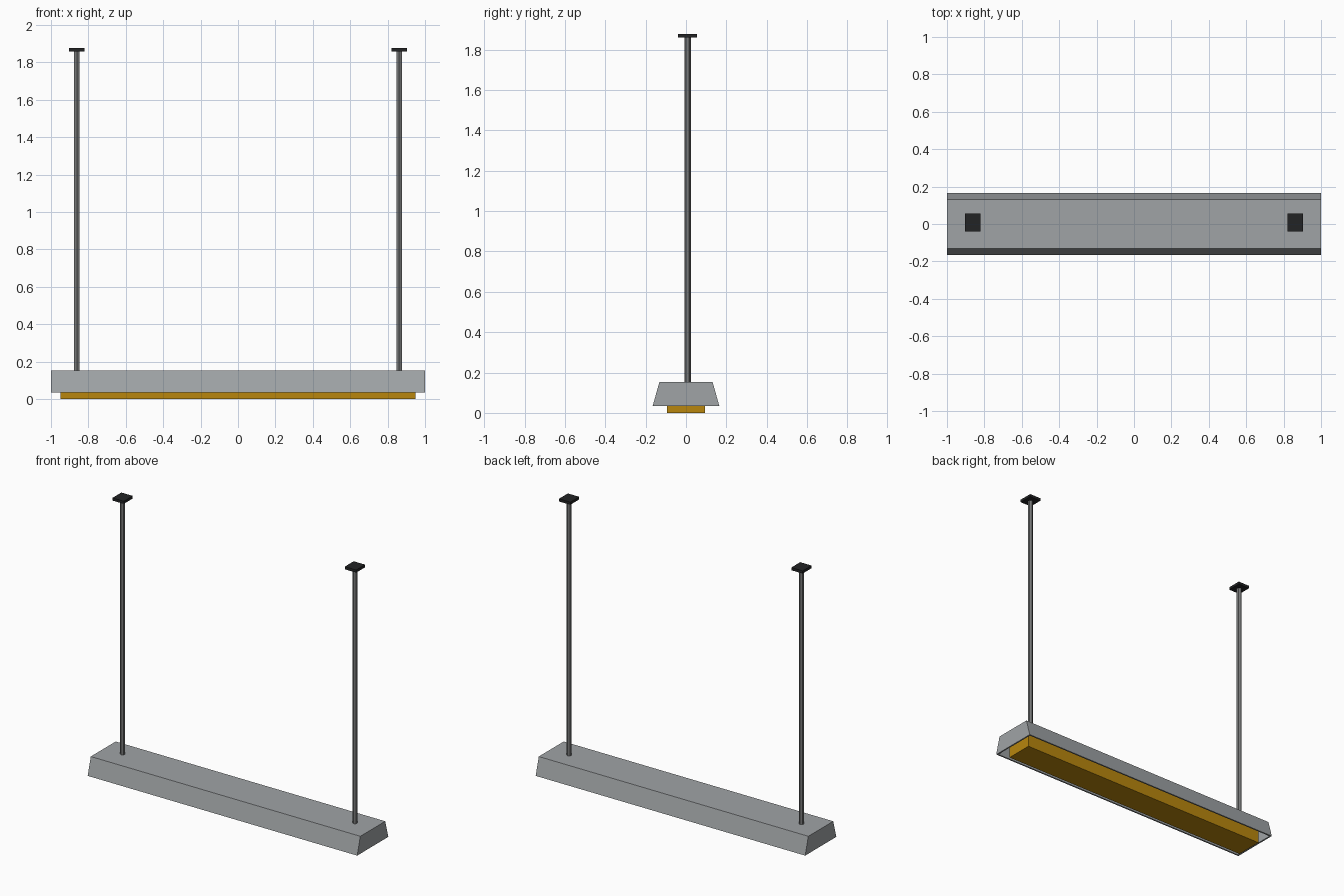
import bpy, bmesh, math

if "Cube" in bpy.data.objects:
    bpy.data.objects.remove(bpy.data.objects["Cube"])


def material(name, rgb):
    m = bpy.data.materials.new(name)
    m.diffuse_color = (*rgb, 1)
    m.use_nodes = True
    m.node_tree.nodes["Principled BSDF"].inputs["Base Color"].default_value = m.diffuse_color
    return m


GREY = material("housing_grey", (0.35, 0.37, 0.38))
ROD = material("rod_grey", (0.19, 0.195, 0.195))
BLACK = material("plate_black", (0.016, 0.017, 0.018))
GOLD = material("lamp_gold", (0.48, 0.24, 0.004))


def finish(bm, name, mat):
    bmesh.ops.recalc_face_normals(bm, faces=bm.faces)
    me = bpy.data.meshes.new(name)
    bm.to_mesh(me)
    bm.free()
    me.materials.append(mat)
    ob = bpy.data.objects.new(name, me)
    bpy.context.collection.objects.link(ob)
    return ob


def box(name, lo, hi, mat):
    bm = bmesh.new()
    bmesh.ops.create_cube(bm, size=1)
    for v in bm.verts:
        v.co = [(a + b) / 2 + c * (b - a) for a, b, c in zip(lo, hi, v.co)]
    return finish(bm, name, mat)


# Housing: tapered trough, open underneath
Z0, Z1, WALL = 0.035, 0.152, 0.014
bm = bmesh.new()
bmesh.ops.create_cube(bm, size=2)
for v in bm.verts:
    top = v.co.z > 0
    v.co.y *= 0.132 if top else 0.165
    v.co.z = Z1 if top else Z0
bm.normal_update()
bottom = min(bm.faces, key=lambda f: f.normal.z)
bmesh.ops.inset_region(bm, faces=[bottom], thickness=WALL)
cavity = bmesh.ops.extrude_face_region(bm, geom=[bottom])["geom"]
for v in (g for g in cavity if isinstance(g, bmesh.types.BMVert)):
    v.co.z = Z1 - WALL
    v.co.y = math.copysign(0.132 - WALL, v.co.y)
if bottom.is_valid:
    bmesh.ops.delete(bm, geom=[bottom], context='FACES_ONLY')
finish(bm, "housing", GREY)

# Glowing tray, set into the housing and hanging below it
box("lamp_tray", (-0.95, -0.093, 0), (0.95, 0.093, Z1 - WALL - 0.001), GOLD)

# Hanging rods with ceiling plates
for side, s in (("left", -1), ("right", 1)):
    x, y = s * 0.862, 0.008
    bm = bmesh.new()
    bmesh.ops.create_cone(bm, cap_ends=True, segments=6, radius1=0.016,
                          radius2=0.016, depth=1.86 - 0.15)
    bmesh.ops.translate(bm, verts=bm.verts, vec=(x, y, (1.86 + 0.15) / 2))
    finish(bm, side + "_rod", ROD)
    box(side + "_ceiling_plate", (x - 0.042, y - 0.047, 1.859),
        (x + 0.042, y + 0.047, 1.877), BLACK)
